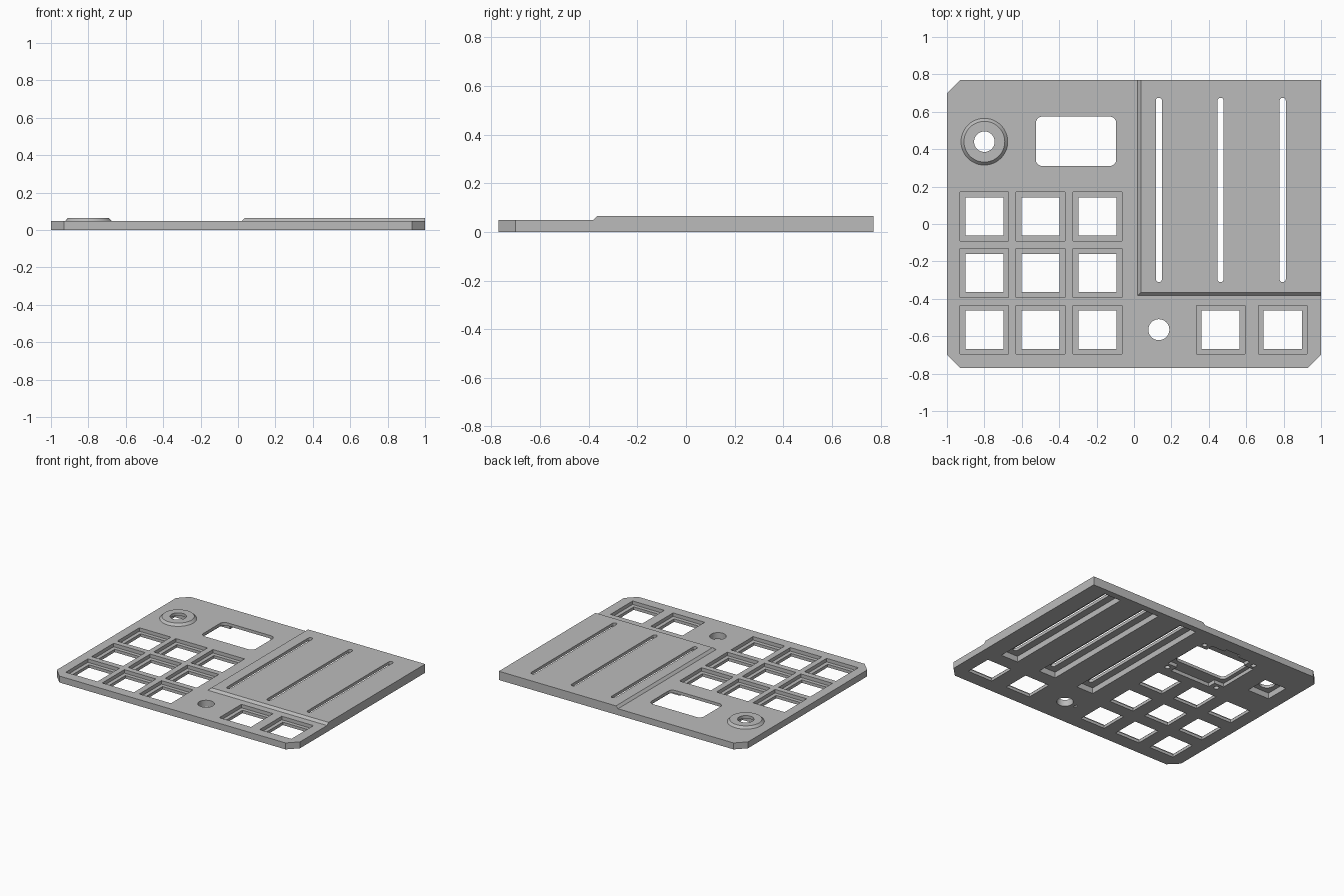
import bpy, bmesh, math

old = bpy.data.objects.get("Cube")
if old:
    bpy.data.objects.remove(old, do_unlink=True)

PLATE, DECK, SKIN = 0.048, 0.065, 0.022

grey = bpy.data.materials.new("plain grey")
grey.use_nodes = True
grey.diffuse_color = (0.5, 0.5, 0.5, 1)
grey.node_tree.nodes["Principled BSDF"].inputs["Base Color"].default_value = (0.5, 0.5, 0.5, 1)


def loft(name, *rings):
    """Closed solid through rings given as (outline, height)."""
    bm = bmesh.new()
    loops = [[bm.verts.new((x, y, z)) for x, y in pts] for pts, z in rings]
    n = len(loops[0])
    for low, high in zip(loops, loops[1:]):
        for i in range(n):
            j = (i + 1) % n
            bm.faces.new((low[i], low[j], high[j], high[i]))
    bm.faces.new(loops[0][::-1])
    bm.faces.new(loops[-1])
    bmesh.ops.recalc_face_normals(bm, faces=bm.faces)
    mesh = bpy.data.meshes.new(name)
    bm.to_mesh(mesh)
    bm.free()
    mesh.materials.append(grey)
    obj = bpy.data.objects.new(name, mesh)
    bpy.context.collection.objects.link(obj)
    return obj


def prism(name, pts, z0, z1):
    return loft(name, (pts, z0), (pts, z1))


def rect(cx, cy, hx, hy):
    return [(cx - hx, cy - hy), (cx + hx, cy - hy), (cx + hx, cy + hy), (cx - hx, cy + hy)]


def circle(cx, cy, r, n=48):
    return [(cx + r * math.cos(2 * math.pi * i / n), cy + r * math.sin(2 * math.pi * i / n))
            for i in range(n)]


def rounded(cx, cy, hx, hy, r, seg=8):
    pts = []
    for k, (sx, sy) in enumerate(((1, 1), (-1, 1), (-1, -1), (1, -1))):
        for i in range(seg + 1):
            a = math.pi / 2 * (k + i / seg)
            pts.append((cx + sx * (hx - r) + r * math.cos(a), cy + sy * (hy - r) + r * math.sin(a)))
    return pts


def combine(target, tool, operation):
    mod = target.modifiers.new(operation.lower(), 'BOOLEAN')
    mod.operation, mod.object, mod.solver = operation, tool, 'EXACT'
    bpy.context.view_layer.objects.active = target
    bpy.ops.object.modifier_apply(modifier=mod.name)
    bpy.data.objects.remove(tool, do_unlink=True)


# Plate with three clipped corners
c = 0.07
outline = [(-1, -0.77 + c), (-1 + c, -0.77), (1 - c, -0.77), (1, -0.77 + c),
           (1, 0.77), (-1 + c, 0.77), (-1, 0.77 - c)]
plate = prism("control_panel", outline, 0, PLATE)

# Raised slider deck with bevelled front and left edges
deck_low = [(0.02, -0.382), (1, -0.382), (1, 0.77), (0.02, 0.77)]
deck_high = [(0.037, -0.365), (1, -0.365), (1, 0.77), (0.037, 0.77)]
combine(plate, loft("slider_deck", (deck_low, 0.03), (deck_low, PLATE), (deck_high, DECK)), 'UNION')

# Raised dial collar
dial = (-0.8, 0.44)
combine(plate, loft("dial_collar", (circle(*dial, 0.125), 0.03), (circle(*dial, 0.125), PLATE),
                    (circle(*dial, 0.109), DECK)), 'UNION')


def cut(pts, z0=-0.1, z1=0.2):
    combine(plate, prism("cutter", pts, z0, z1), 'DIFFERENCE')


# Key openings with a recessed ledge
row_y = (0.04, -0.262, -0.565)
keys = [(x, y) for x in (-0.8, -0.5, -0.195) for y in row_y]
keys += [(x, row_y[2]) for x in (0.463, 0.795)]
for x, y in keys:
    cut(rect(x, y, 0.13, 0.13), SKIN)
    cut(rect(x, y, 0.102, 0.102))

# Slider slots and the pockets beneath them
for x in (0.133, 0.463, 0.795):
    cut(rect(x, 0.182, 0.07, 0.54), -0.1, DECK - SKIN)
    cut(rounded(x, 0.182, 0.0165, 0.493, 0.0164))

# Dial hole and pocket
cut(rect(*dial, 0.09, 0.09), -0.1, DECK - SKIN)
cut(circle(*dial, 0.055))

# Round switch hole with its locating dimple
cut(circle(0.133, -0.565, 0.056))
cut(rect(0.04, -0.565, 0.008, 0.016), -0.1, SKIN)

# Display window, stepped pocket and screw holes below it
wx, wy = -0.31, 0.442
cut(rect(wx, wy - 0.01, 0.245, 0.155), -0.1, PLATE - SKIN)
cut(rect(wx, wy - 0.01, 0.165, 0.215), -0.1, PLATE - SKIN)
cut(rect(wx, wy + 0.17, 0.06, 0.06), -0.1, PLATE - SKIN)
cut(rounded(wx, wy, 0.215, 0.132, 0.035))
for sx in (-1, 1):
    for sy in (-1, 1):
        cut(circle(wx + sx * 0.215, wy - 0.01 + sy * 0.195, 0.018, 24), -0.1, PLATE - SKIN)

# Smooth round walls while keeping crisp edges
for o in bpy.context.selected_objects:
    o.select_set(False)
plate.select_set(True)
bpy.context.view_layer.objects.active = plate
bpy.ops.object.shade_smooth_by_angle(angle=math.radians(30))
